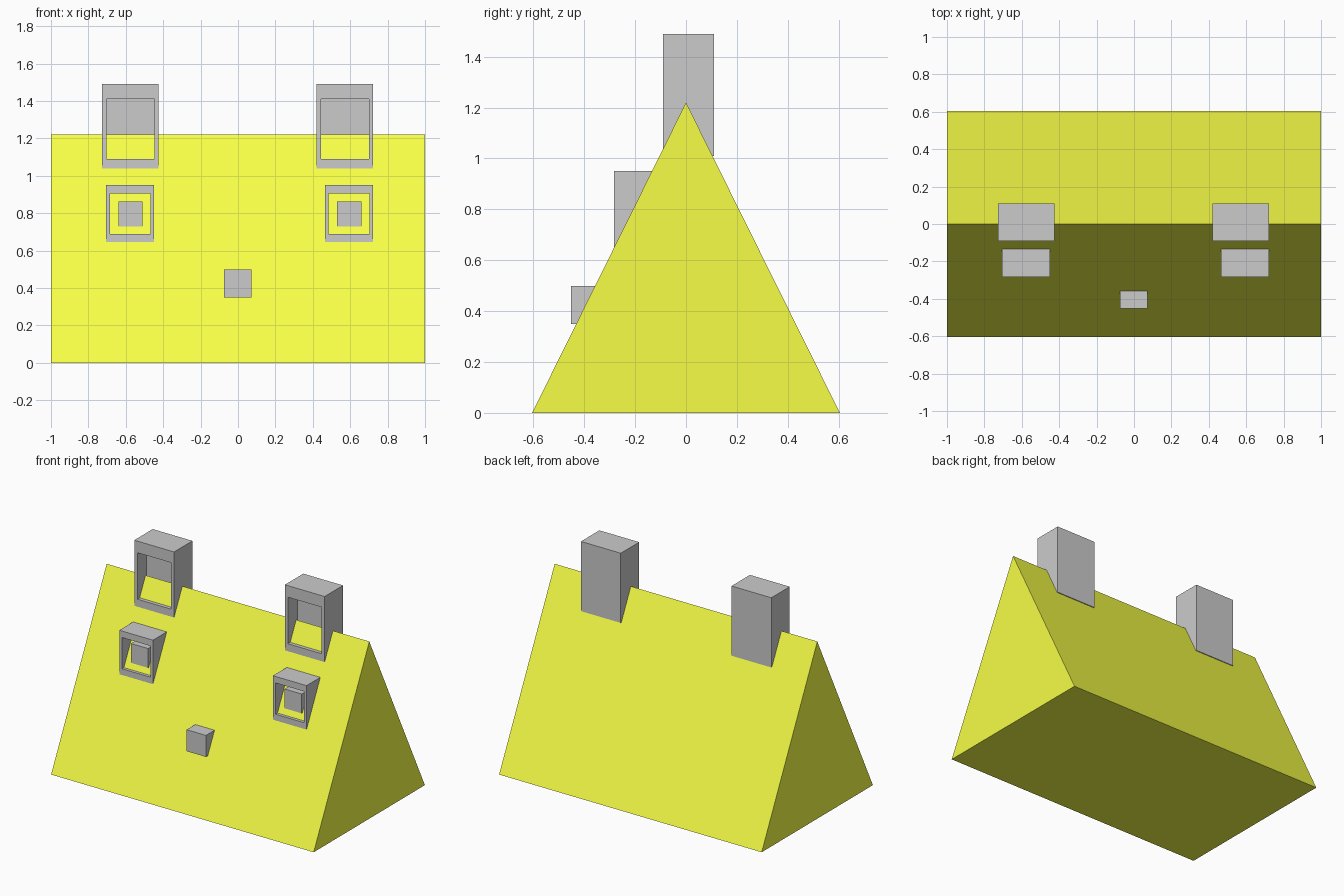
import bpy, bmesh

if "Cube" in bpy.data.objects:
    bpy.data.objects.remove(bpy.data.objects["Cube"])


def material(name, rgb):
    mat = bpy.data.materials.new(name)
    mat.diffuse_color = (*rgb, 1)
    mat.use_nodes = True
    mat.node_tree.nodes["Principled BSDF"].inputs["Base Color"].default_value = mat.diffuse_color
    return mat


def finish(name, bm, mat=None):
    bmesh.ops.recalc_face_normals(bm, faces=bm.faces)
    mesh = bpy.data.meshes.new(name)
    bm.to_mesh(mesh)
    bm.free()
    if mat:
        mesh.materials.append(mat)
    obj = bpy.data.objects.new(name, mesh)
    bpy.context.collection.objects.link(obj)
    return obj


def box(name, x, y, z, hole=None, mat=None):
    """Box from (min, max) ranges; hole = (x range, z range, back y) sunk into the front."""
    bm = bmesh.new()
    bmesh.ops.create_cube(bm, size=1)
    for v in bm.verts:
        v.co = [r[0] if c < 0 else r[1] for c, r in zip(v.co, (x, y, z))]
    if hole:
        hx, hz, back = hole
        front = min(bm.faces, key=lambda f: f.calc_center_median().y)
        # rim, then sunken floor
        inner = bmesh.ops.extrude_discrete_faces(bm, faces=[front])["faces"][0]
        mid = inner.calc_center_median()
        for v in inner.verts:
            v.co.x = hx[v.co.x > mid.x]
            v.co.z = hz[v.co.z > mid.z]
        floor = bmesh.ops.extrude_discrete_faces(bm, faces=[inner])["faces"][0]
        for v in floor.verts:
            v.co.y = back
    return finish(name, bm, mat)


yellow = material("yellow", (0.93, 1.0, 0.06))
pale = material("pale_grey", (0.89, 0.875, 0.89))

# Triangular prism body
bm = bmesh.new()
end = bm.faces.new([bm.verts.new((-1, y, z)) for y, z in ((-0.605, 0), (0.605, 0), (0, 1.22))])
ext = bmesh.ops.extrude_face_region(bm, geom=[end], use_keep_orig=True)["geom"]
bmesh.ops.translate(bm, vec=(2, 0, 0), verts=[g for g in ext if isinstance(g, bmesh.types.BMVert)])
finish("body", bm, yellow)

# Hollow-fronted ears straddling the ridge
for side, x0 in (("left", -0.727), ("right", 0.42)):
    box(side + "_ear", (x0, x0 + 0.303), (-0.09, 0.11), (1.01, 1.49),
        hole=((x0 + 0.023, x0 + 0.28), (1.09, 1.41), 0.012))

# Eye frames with pupils inside
for side, x0, mat in (("left", -0.705, pale), ("right", 0.465, None)):
    box(side + "_eye_frame", (x0, x0 + 0.256), (-0.284, -0.09), (0.645, 0.95),
        hole=((x0 + 0.02, x0 + 0.237), (0.69, 0.905), -0.14), mat=mat)
    box(side + "_pupil", (x0 + 0.065, x0 + 0.195), (-0.25, -0.14), (0.73, 0.863))

# Nose
box("nose", (-0.075, 0.072), (-0.452, -0.31), (0.35, 0.498))
